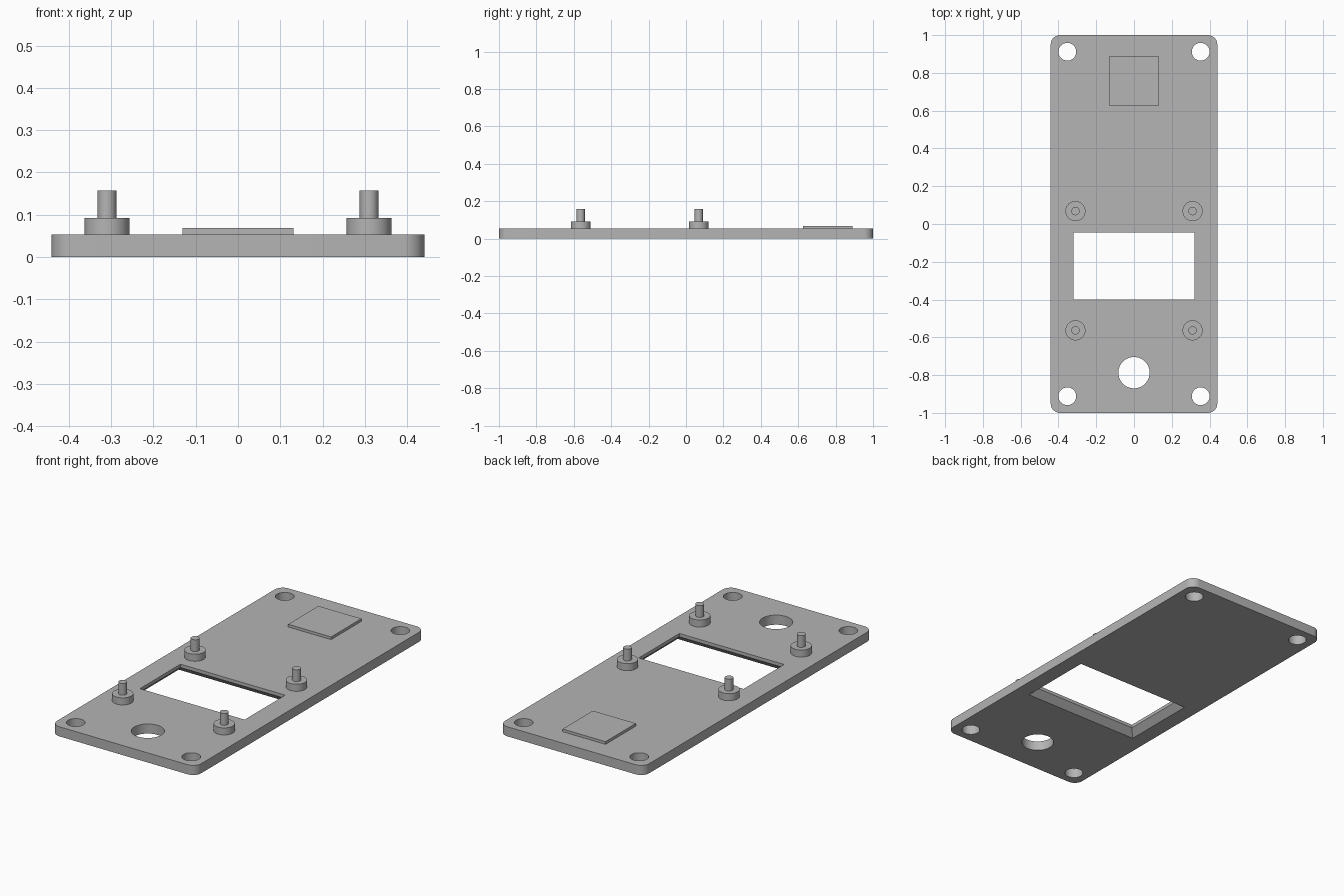
import bpy
import bmesh
from math import cos, sin, pi, radians

cube = bpy.data.objects.get("Cube")
if cube:
    bpy.data.objects.remove(cube, do_unlink=True)

grey = bpy.data.materials.new("matt_grey")
grey.use_nodes = True
colour = (0.46, 0.46, 0.46, 1)
grey.diffuse_color = colour
grey.node_tree.nodes["Principled BSDF"].inputs["Base Color"].default_value = colour

THICK = 0.053


def circle(r, n=48):
    return [(r * cos(2 * pi * i / n), r * sin(2 * pi * i / n)) for i in range(n)]


def rectangle(hx, hy):
    return [(-hx, -hy), (hx, -hy), (hx, hy), (-hx, hy)]


def rounded_rectangle(hx, hy, r, steps=10):
    points = []
    for k, (sx, sy) in enumerate([(1, 1), (-1, 1), (-1, -1), (1, -1)]):
        for i in range(steps + 1):
            a = (k + i / steps) * pi / 2
            points.append((sx * (hx - r) + r * cos(a), sy * (hy - r) + r * sin(a)))
    return points


def loft(name, sections, x=0, y=0):
    """Closed solid through stacked (outline, height) sections."""
    bm = bmesh.new()
    rings = [[bm.verts.new((px, py, z)) for px, py in outline] for outline, z in sections]
    for low, high in zip(rings, rings[1:]):
        n = len(low)
        for i in range(n):
            j = (i + 1) % n
            bm.faces.new((low[i], low[j], high[j], high[i]))
    bm.faces.new(rings[0][::-1])
    bm.faces.new(rings[-1])
    bmesh.ops.recalc_face_normals(bm, faces=bm.faces)
    mesh = bpy.data.meshes.new(name)
    bm.to_mesh(mesh)
    bm.free()
    mesh.materials.append(grey)
    obj = bpy.data.objects.new(name, mesh)
    obj.location = (x, y, 0)
    bpy.context.collection.objects.link(obj)
    return obj


def select_only(obj):
    bpy.ops.object.select_all(action='DESELECT')
    obj.select_set(True)
    bpy.context.view_layer.objects.active = obj


def smooth(obj):
    select_only(obj)
    bpy.ops.object.shade_smooth_by_angle(angle=radians(30))


def cut(target, cutter):
    mod = target.modifiers.new("cut", 'BOOLEAN')
    mod.operation = 'DIFFERENCE'
    mod.solver = 'EXACT'
    mod.object = cutter
    select_only(target)
    bpy.ops.object.modifier_apply(modifier=mod.name)
    bpy.data.objects.remove(cutter, do_unlink=True)


# Base plate with rounded corners
outline = rounded_rectangle(0.441, 1.0, 0.05)
plate = loft("base_plate", [(outline, 0), (outline, THICK)])

# Screen window: straight lip above, chamfer widening to the underside
HX, HY, CHAMFER = 0.32, 0.177, 0.035
wide = CHAMFER + 0.01
cut(plate, loft("window_cutter", [
    (rectangle(HX + wide, HY + wide), -0.01),
    (rectangle(HX, HY), CHAMFER),
    (rectangle(HX, HY), 0.1)], 0, -0.222))

# Knob hole and four corner screw holes
holes = [(0, -0.787, 0.083)]
holes += [(sx * 0.353, sy * 0.912, 0.047) for sx in (-1, 1) for sy in (-1, 1)]
for x, y, r in holes:
    cut(plate, loft("hole_cutter", [(circle(r), -0.05), (circle(r), 0.1)], x, y))
smooth(plate)

# Stepped mounting posts around the window
for side, x in (("right", -0.31), ("left", 0.31)):
    for end, y in (("front", -0.563), ("back", 0.068)):
        smooth(loft(f"{end}_{side}_post", [
            (circle(0.053), THICK - 0.005), (circle(0.053), 0.092),
            (circle(0.022), 0.092), (circle(0.022), 0.157)], x, y))

# Raised square pad
pad = rectangle(0.131, 0.132)
loft("raised_pad", [(pad, THICK - 0.005), (pad, 0.068)], 0, 0.757)
